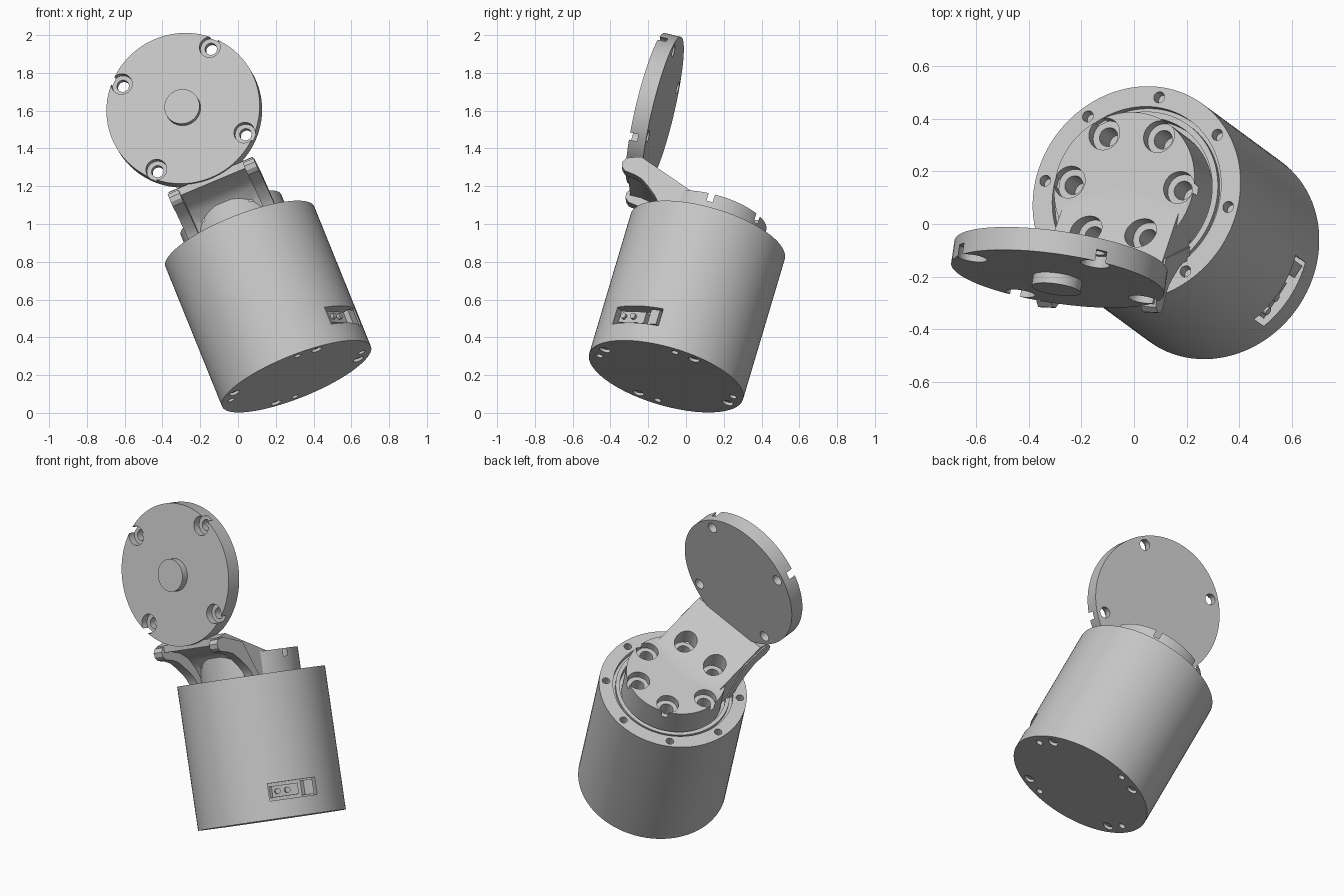
import bpy, bmesh
from math import radians, cos, sin
from mathutils import Matrix, Vector

if "Cube" in bpy.data.objects:
    bpy.data.objects.remove(bpy.data.objects["Cube"])

grey = bpy.data.materials.new("light_grey")
grey.use_nodes = True
colour = (0.56, 0.56, 0.56, 1)
grey.diffuse_color = colour
grey.node_tree.nodes["Principled BSDF"].inputs["Base Color"].default_value = colour

parts = []
SHIFT = Matrix.Translation
IDENT = Matrix.Identity(4)


def finish(name, bm):
    bmesh.ops.recalc_face_normals(bm, faces=bm.faces)
    mesh = bpy.data.meshes.new(name)
    bm.to_mesh(mesh)
    bm.free()
    mesh.materials.append(grey)
    ob = bpy.data.objects.new(name, mesh)
    bpy.context.collection.objects.link(ob)
    return ob


def lathe(name, profile, places=(IDENT,), steps=32):
    """Spin a closed (radius, height) profile, once at each place."""
    bm = bmesh.new()
    for place in places:
        vs = [bm.verts.new((r, 0, z)) for r, z in profile]
        es = [bm.edges.new(p) for p in zip(vs, vs[1:])]
        made = bmesh.ops.spin(bm, geom=vs + es, axis=(0, 0, 1), cent=(0, 0, 0),
                              angle=radians(360), steps=steps, use_duplicate=False)
        bmesh.ops.remove_doubles(bm, verts=bm.verts, dist=0.0001)
        fresh = [v for v in bm.verts if not v.tag]
        bmesh.ops.transform(bm, matrix=place, verts=fresh)
        for v in bm.verts:
            v.tag = True
    return finish(name, bm)


def slab(name, profile, x0, x1):
    """Extrude a closed (y, z) profile from x0 to x1."""
    bm = bmesh.new()
    face = bm.faces.new([bm.verts.new((x0, y, z)) for y, z in profile])
    ext = bmesh.ops.extrude_face_region(bm, geom=[face])["geom"]
    bmesh.ops.translate(bm, vec=(x1 - x0, 0, 0),
                        verts=[g for g in ext if isinstance(g, bmesh.types.BMVert)])
    return finish(name, bm)


def box(name, size, place):
    bm = bmesh.new()
    bmesh.ops.create_cube(bm, size=1, matrix=place @ Matrix.Diagonal((*size, 1)))
    return finish(name, bm)


def combine(ob, other, operation):
    mod = ob.modifiers.new("combine", "BOOLEAN")
    mod.operation, mod.object, mod.solver = operation, other, "EXACT"
    bpy.context.view_layer.objects.active = ob
    bpy.ops.object.modifier_apply(modifier=mod.name)
    bpy.data.objects.remove(other)


def ring(radius, count, start, z=0.0):
    angles = [radians(start + 360 * i / count) for i in range(count)]
    return [SHIFT((radius * cos(a), radius * sin(a), z)) for a in angles]


def plug(r, z0, z1):
    return [(0, z0), (r, z0), (r, z1), (0, z1)]


# Motor body, standing along local z with its top rim at zero
LOW = -0.828
body = lathe("motor_body", [(0, LOW), (.425, LOW), (.425, 0), (.345, 0), (.345, -.03),
                            (.328, -.03), (.328, -.01), (.305, -.01), (.305, -.06),
                            (0, -.06)], steps=96)
combine(body, lathe("rim_holes", plug(.022, -.05, .05), ring(.385, 8, 40), 20), "DIFFERENCE")
combine(body, lathe("base_holes", plug(.02, -.04, .04), ring(.37, 4, 10, LOW), 20), "DIFFERENCE")
combine(body, lathe("base_screw_holes", plug(.03, -.025, .025), ring(.37, 4, 27, LOW), 20),
        "DIFFERENCE")
parts.append(body)

# Screws set in the base
parts.append(lathe("base_screws", plug(.021, .012, .03), ring(.37, 4, 27, LOW), 20))

# Side socket with its connector
side = Matrix.Rotation(radians(-27), 4, "Z") @ SHIFT((0, 0, LOW + .155))
combine(body, box("socket_cutter", (.12, .29, .1), side @ SHIFT((.41, 0, 0))), "DIFFERENCE")
parts.append(box("connector_block", (.05, .16, .065), side @ SHIFT((.365, -.04, 0))))
parts.append(box("connector_latch", (.06, .055, .085), side @ SHIFT((.37, .1, 0))))
for i, y in enumerate((-.09, -.03)):
    turn = side @ SHIFT((.385, y, 0)) @ Matrix.Rotation(radians(90), 4, "Y")
    parts.append(lathe(f"connector_pin_{i + 1}", plug(.016, 0, .022), [turn], 16))

# Hub on the motor, joined to the ramped bracket and its side ribs
mount = lathe("hub_and_bracket", plug(.287, -.062, .13), steps=72)
ramp = [(0, .13), (-.1, .13), (-.425, .26), (-.49, .24)]
under = [(-.49, .2), (-.43, .2), (-.36, .185), (-.3, .15), (-.25, .09), (-.22, .03),
         (-.21, -.02), (0, -.02)]
combine(mount, slab("ramp", ramp + under, -.24, .24), "UNION")
rib = [(-.3, .2), (-.46, .24), (-.5, .23), (-.515, .205), (-.51, .18), (-.49, .16),
       (-.43, .15), (-.39, .137), (-.35, .108), (-.3, .065), (-.27, .03), (-.255, 0),
       (-.25, -.02), (-.19, -.02)]
for s in (-1, 1):
    combine(mount, slab("rib", rib, s * .185, s * .247), "UNION")
bore = [(0, -.02), (.037, -.02), (.037, .085), (.063, .085), (.063, .35), (0, .35)]
combine(mount, lathe("hub_bores", bore, ring(.226, 6, 0)), "DIFFERENCE")
parts.append(mount)

# Upright disc with a centre boss and four stepped holes near its edge
upright = SHIFT((0, -.465, .63)) @ Matrix.Rotation(radians(90), 4, "X")
disc = lathe("mounting_disc", [(0, -.045), (.41, -.045), (.41, .045), (.094, .045),
                               (.094, .087), (0, .087)], [upright], 96)
step_hole = [(0, -.1), (.032, -.1), (.032, 0), (.056, 0), (.056, .1), (0, .1)]
combine(disc, lathe("disc_holes", step_hole, [upright @ m for m in ring(.358, 4, 45)], 24),
        "DIFFERENCE")
parts.append(disc)

# Tilt the whole assembly and shade it
axis = Vector((-.362, .266, .894)).normalized()
back = axis.cross(Vector((.92, -.045, .386))).normalized()
across = back.cross(axis)
frame = Matrix((across, back, axis)).transposed().to_4x4()
frame.translation = (.01, .115, .933)
bpy.ops.object.select_all(action="DESELECT")
for ob in parts:
    ob.matrix_world = frame
    ob.select_set(True)
bpy.context.view_layer.objects.active = parts[0]
bpy.ops.object.shade_smooth_by_angle(angle=radians(30))
